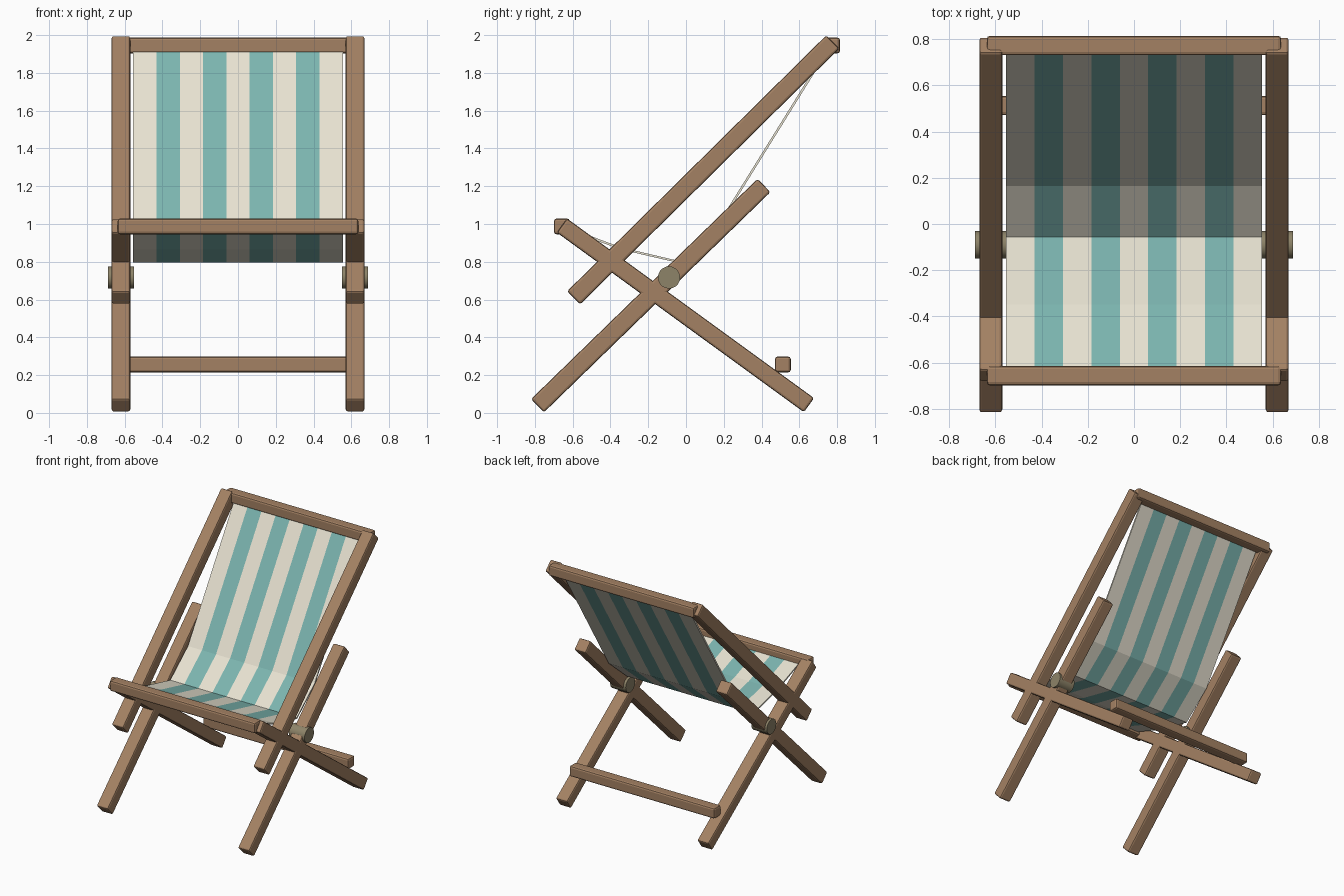
import bpy, bmesh, math
from mathutils import Vector, Matrix

if "Cube" in bpy.data.objects:
    bpy.data.objects.remove(bpy.data.objects["Cube"])


def material(name, rgb):
    m = bpy.data.materials.new(name)
    m.diffuse_color = (*rgb, 1)
    m.use_nodes = True
    m.node_tree.nodes["Principled BSDF"].inputs["Base Color"].default_value = m.diffuse_color
    return m


WOOD = material("wood", (0.37, 0.22, 0.125))
KNOB = material("knob_wood", (0.27, 0.23, 0.14))
CREAM = material("cream_cloth", (0.80, 0.76, 0.64))
TEAL = material("teal_cloth", (0.20, 0.46, 0.43))


def add_object(name, bm, *mats):
    mesh = bpy.data.meshes.new(name)
    bm.to_mesh(mesh)
    bm.free()
    for m in mats:
        mesh.materials.append(m)
    ob = bpy.data.objects.new(name, mesh)
    bpy.context.collection.objects.link(ob)
    return ob


def bevel(ob, width):
    mod = ob.modifiers.new("bevel", 'BEVEL')
    mod.width = width
    mod.segments = 2


def beam(name, x, start, end, thick):
    """Square timber at side x, between two (y, z) end centres."""
    a, b = Vector((x, *start)), Vector((x, *end))
    d = b - a
    bm = bmesh.new()
    bmesh.ops.create_cube(bm, size=1)
    bmesh.ops.scale(bm, vec=(0.1, d.length, thick), verts=bm.verts)
    turn = Matrix.Rotation(math.atan2(d.z, d.y), 4, 'X')
    bmesh.ops.transform(bm, matrix=Matrix.Translation((a + b) / 2) @ turn, verts=bm.verts)
    bevel(add_object(name, bm, WOOD), 0.012)


# Side timbers and pivot knobs, left and right
for side, s in (("left", -1), ("right", 1)):
    beam(side + "_back_rail", s * 0.62, (-0.595, 0.609), (0.777, 1.964), 0.098)
    beam(side + "_front_leg", s * 0.62, (-0.786, 0.038), (0.413, 1.204), 0.098)
    beam(side + "_seat_rail", s * 0.62, (-0.657, 0.992), (0.651, 0.041), 0.092)
    bm = bmesh.new()
    bmesh.ops.create_cone(bm, cap_ends=True, segments=20, radius1=0.059, radius2=0.059, depth=0.137)
    bmesh.ops.transform(bm, verts=bm.verts, matrix=Matrix.Translation((s * 0.619, -0.09, 0.717))
                        @ Matrix.Rotation(math.pi / 2, 4, 'Y'))
    knob = add_object(side + "_pivot_knob", bm, KNOB)
    bpy.context.view_layer.objects.active = knob
    knob.select_set(True)
    bpy.ops.object.shade_smooth_by_angle()
    knob.select_set(False)

# Crossbars
for name, y, z in (("top_bar", 0.773, 1.945), ("front_bar", -0.657, 0.987), ("rear_bar", 0.513, 0.256)):
    bm = bmesh.new()
    bmesh.ops.create_cube(bm, size=1)
    bmesh.ops.scale(bm, vec=(1.275, 0.084, 0.084), verts=bm.verts)
    bmesh.ops.translate(bm, vec=(0, y, z), verts=bm.verts)
    bevel(add_object(name, bm, WOOD), 0.014)

# Striped sling: one profile swept across nine stripes
profile = [(0.76, 1.94), (0.17, 0.99), (-0.055, 0.803), (-0.35, 0.872), (-0.65, 0.985)]
bm = bmesh.new()
cols = [[bm.verts.new((-0.555 + 1.11 * i / 9, y, z)) for y, z in profile] for i in range(10)]
for i in range(9):
    for j in range(len(profile) - 1):
        f = bm.faces.new((cols[i][j], cols[i][j + 1], cols[i + 1][j + 1], cols[i + 1][j]))
        f.material_index = i % 2
sling = add_object("striped_sling", bm, CREAM, TEAL)
solid = sling.modifiers.new("cloth_thickness", 'SOLIDIFY')
solid.thickness = 0.012
solid.offset = 0
